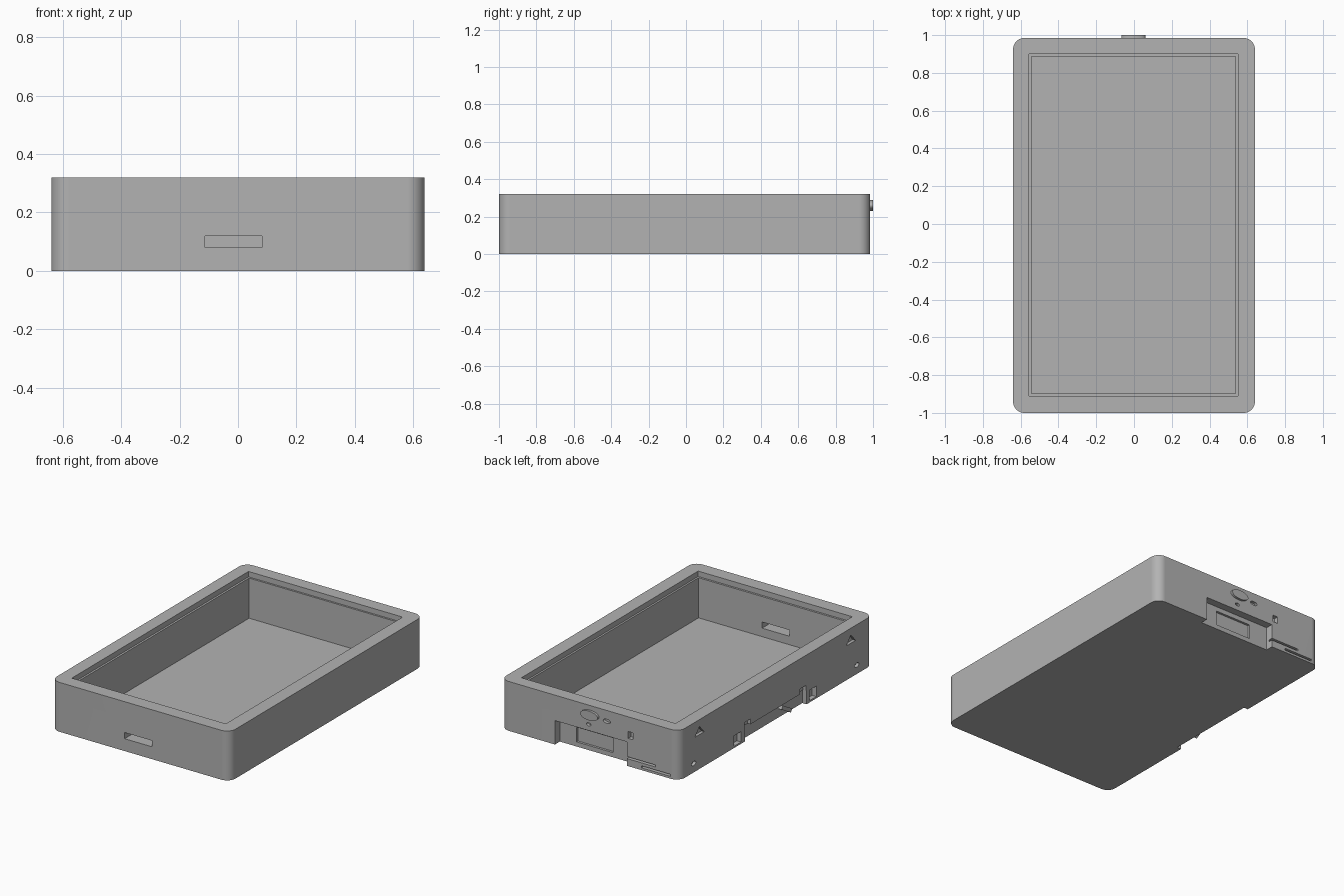
import bpy, bmesh, math
from mathutils import Matrix, Vector

if "Cube" in bpy.data.objects:
    bpy.data.objects.remove(bpy.data.objects["Cube"])

grey = bpy.data.materials.new("mid_grey")
grey.diffuse_color = (0.45, 0.45, 0.45, 1)
grey.use_nodes = True
grey.node_tree.nodes["Principled BSDF"].inputs["Base Color"].default_value = grey.diffuse_color


def make_object(name, bm):
    bmesh.ops.recalc_face_normals(bm, faces=bm.faces)
    mesh = bpy.data.meshes.new(name)
    bm.to_mesh(mesh)
    bm.free()
    mesh.materials.append(grey)
    obj = bpy.data.objects.new(name, mesh)
    bpy.context.collection.objects.link(obj)
    return obj


def rounded_block(name, x0, x1, y0, y1, z0, z1, r, steps=10):
    """Vertical prism with rounded corners."""
    bm = bmesh.new()
    ring = []
    centres = [(x1 - r, y1 - r), (x0 + r, y1 - r), (x0 + r, y0 + r), (x1 - r, y0 + r)]
    for q, (cx, cy) in enumerate(centres):
        for i in range(steps + 1):
            a = math.radians(90) * (q + i / steps)
            ring.append(bm.verts.new((cx + r * math.cos(a), cy + r * math.sin(a), z0)))
    base = bm.faces.new(ring)
    top = bmesh.ops.extrude_face_region(bm, geom=[base])
    verts = [v for v in top["geom"] if isinstance(v, bmesh.types.BMVert)]
    bmesh.ops.translate(bm, verts=verts, vec=(0, 0, z1 - z0))
    return make_object(name, bm)


def block(name, x0, x1, y0, y1, z0, z1, tilt=0):
    """Box, optionally turned about the x axis."""
    bm = bmesh.new()
    centre = Vector(((x0 + x1) / 2, (y0 + y1) / 2, (z0 + z1) / 2))
    bmesh.ops.create_cube(bm, size=1, matrix=Matrix.Translation(centre)
                          @ Matrix.Rotation(tilt, 4, 'X')
                          @ Matrix.Diagonal((x1 - x0, y1 - y0, z1 - z0, 1)))
    return make_object(name, bm)


def disc(name, centre, ru, rz, depth, axis, sides=32):
    """Elliptical prism lying along the x or y axis."""
    bm = bmesh.new()
    bmesh.ops.create_cone(bm, cap_ends=True, segments=sides, radius1=1, radius2=1, depth=depth)
    stand = Matrix.Rotation(math.radians(90), 4, 'X')
    spin = Matrix.Rotation(math.radians(90), 4, 'Z') if axis == 'X' else Matrix()
    bmesh.ops.transform(bm, verts=bm.verts, matrix=Matrix.Translation(centre) @ spin @ stand
                        @ Matrix.Diagonal((ru, rz, 1, 1)))
    return make_object(name, bm)


def finish(obj):
    bpy.ops.object.select_all(action='DESELECT')
    obj.select_set(True)
    bpy.context.view_layer.objects.active = obj
    bpy.ops.object.shade_smooth_by_angle(angle=math.radians(30))
    normals = obj.modifiers.new("flat_sides", 'WEIGHTED_NORMAL')
    normals.keep_sharp = True


BACK, LEFT = 0.985, -0.64
case = rounded_block("case", LEFT, 0.64, -1, BACK, 0, 0.32, 0.06)


def cut(cutter):
    mod = case.modifiers.new("cut", 'BOOLEAN')
    mod.operation = 'DIFFERENCE'
    mod.solver = 'EXACT'
    mod.object = cutter
    bpy.context.view_layer.objects.active = case
    bpy.ops.object.modifier_apply(modifier=mod.name)
    bpy.data.objects.remove(cutter, do_unlink=True)


# main tray cavity and the ledge around its opening
cut(block("cavity", -0.542, 0.538, -0.897, 0.888, 0.025, 0.5))
cut(block("ledge", -0.555, 0.55, -0.91, 0.9, 0.285, 0.5))

# slot through the front wall
cut(block("front_slot", -0.113, 0.082, -1.1, -0.85, 0.08, 0.12))

# back wall: open recess, port pocket, small window and two grooves
cut(block("back_recess", -0.265, 0.25, BACK - 0.05, 1.1, -0.1, 0.155))
cut(block("port_pocket", -0.13, 0.13, BACK - 0.065, BACK, 0.03, 0.125))
cut(block("back_window", -0.31, -0.275, BACK - 0.03, 1.1, 0.18, 0.225))
cut(block("upper_groove", -0.47, -0.25, BACK - 0.03, 1.1, 0.047, 0.06))
cut(block("lower_groove", -0.58, -0.37, BACK - 0.03, 1.1, 0.015, 0.028))
cut(disc("indicator_hole", (-0.122, BACK, 0.25), 0.026, 0.013, 0.04, 'Y'))
cut(disc("reset_hole", (0.008, BACK, 0.195), 0.016, 0.01, 0.04, 'Y'))

# left wall: shallow open recess with mirrored details at each end
cut(block("left_recess", -0.8, LEFT + 0.03, -0.32, 0.31, -0.1, 0.09))
for side in (1, -1):
    cut(block("clip_notch", -0.8, LEFT + 0.03, side * 0.385 - 0.035, side * 0.385 + 0.035,
              0.012, 0.08))
    cut(block("clip_step", -0.8, LEFT + 0.02, side * 0.285 - 0.03, side * 0.285 + 0.03,
              0.05, 0.125))
    cut(disc("triangle_mark", (LEFT, side * 0.775, 0.24), 0.055, 0.035, 0.04, 'X', 3))
    cut(disc("screw_hole", (LEFT, side * 0.835, 0.058), 0.022, 0.014, 0.04, 'X', 20))
finish(case)

# slanted rib standing in the left recess
block("slanted_rib", LEFT + 0.004, LEFT + 0.035, -0.18, -0.07, 0.03, 0.055, math.radians(30))

# oval push button on the back
button = disc("button", (-0.003, BACK + 0.0025, 0.26), 0.063, 0.03, 0.025, 'Y', 48)
finish(button)
